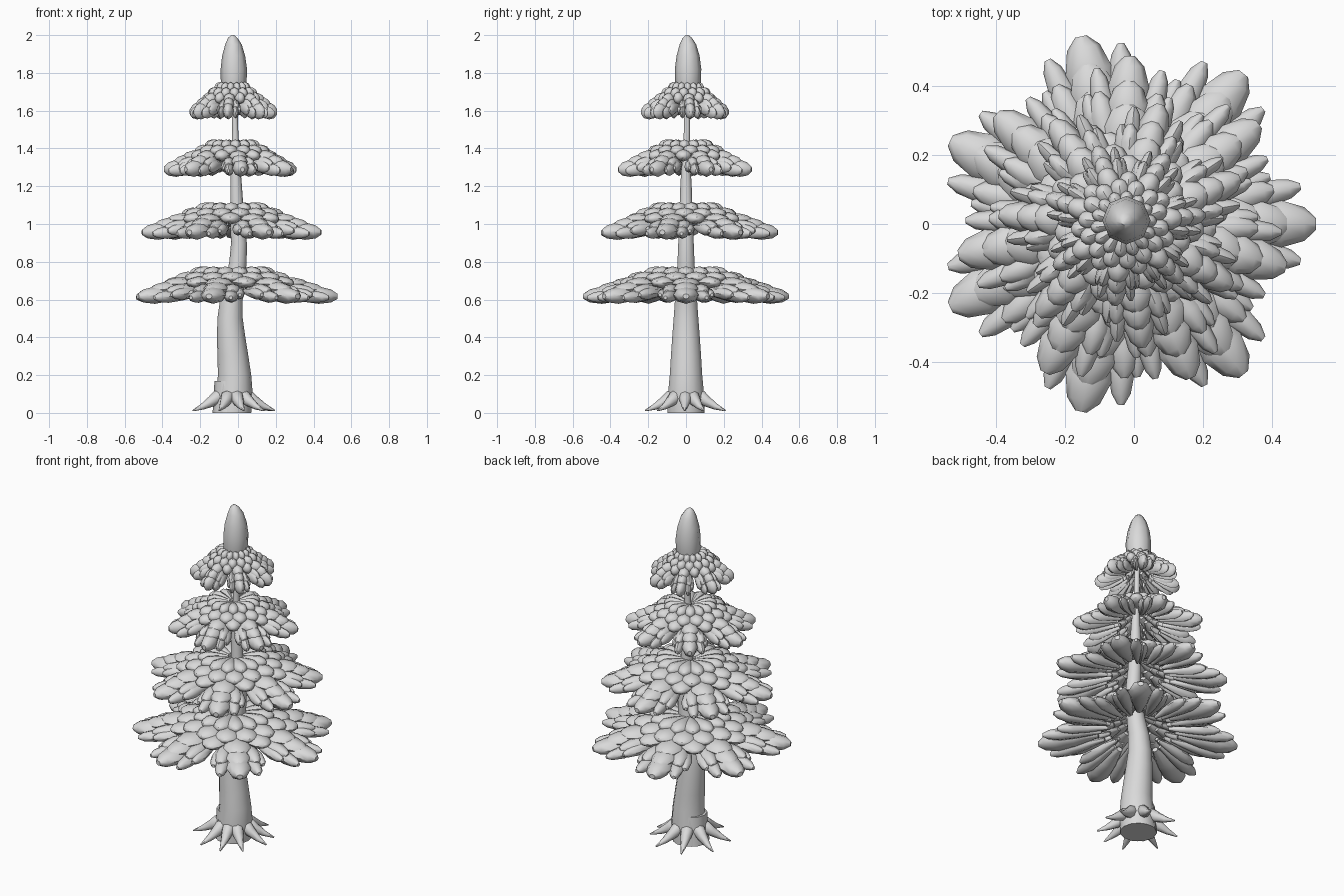
import bpy, bmesh, math
from mathutils import Vector

if "Cube" in bpy.data.objects:
    bpy.data.objects.remove(bpy.data.objects["Cube"])

grey = bpy.data.materials.new("plain grey")
grey.diffuse_color = (0.7, 0.7, 0.7, 1)
grey.use_nodes = True
grey.node_tree.nodes["Principled BSDF"].inputs["Base Color"].default_value = grey.diffuse_color
Z = Vector((0, 0, 1))


def loft(bm, sections, sides):
    """Skin a row of elliptical sections, each (centre, u axis, v axis)."""
    rings = []
    for c, u, v in sections:
        angles = [math.tau * i / sides for i in range(sides)]
        rings.append([bm.verts.new(c + u * math.cos(a) + v * math.sin(a)) for a in angles])
    for a, b in zip(rings, rings[1:]):
        for i in range(sides):
            j = (i + 1) % sides
            bm.faces.new((a[i], a[j], b[j], b[i]))
    bm.faces.new(rings[0][::-1])
    bm.faces.new(rings[-1])


def finish(bm, name, angle=45):
    bmesh.ops.recalc_face_normals(bm, faces=bm.faces)
    mesh = bpy.data.meshes.new(name)
    bm.to_mesh(mesh)
    bm.free()
    mesh.materials.append(grey)
    ob = bpy.data.objects.new(name, mesh)
    bpy.context.collection.objects.link(ob)
    bpy.ops.object.select_all(action='DESELECT')
    ob.select_set(True)
    bpy.context.view_layer.objects.active = ob
    bpy.ops.object.shade_smooth_by_angle(angle=math.radians(angle))
    return ob


def column(name, rows, sides):
    """Upright round part from rows of (x, y, z, radius)."""
    bm = bmesh.new()
    loft(bm, [(Vector((x, y, z)), Vector((r, 0, 0)), Vector((0, r, 0))) for x, y, z, r in rows], sides)
    return finish(bm, name)


def leaf(bm, deg, r0, r1, z0, z1, width, thick):
    """One plump angular scale along a radius; width and radius are fractions of the tier."""
    a = math.radians(deg)
    out = Vector((math.cos(a), math.sin(a), 0))
    side = Vector((-math.sin(a), math.cos(a), 0))
    shape = [(0, .25, .3), (.4, .78, .8), (.7, 1, 1), (.9, .72, .75), (1, .25, .3)]
    loft(bm, [(out * (r0 + (r1 - r0) * t) + Z * (z0 + (z1 - z0) * t),
               side * width * w, Z * thick * h) for t, w, h in shape], 8)


# Leaning trunk
column("trunk", [(-.03, 0, 0, .1), (-.02, 0, .1, .098), (-.018, 0, .2, .088),
                 (-.027, 0, .3, .082), (-.036, 0, .4, .075), (-.042, 0, .5, .067),
                 (-.035, 0, .6, .06), (-.015, 0, .7, .052), (0, 0, .8, .046),
                 (.005, 0, .9, .042), (-.003, 0, 1, .038), (-.01, 0, 1.2, .031),
                 (-.013, 0, 1.35, .022), (-.015, .005, 1.5, .016), (-.02, .005, 1.72, .014)], 14)

# Root collar at the foot of the trunk
column("root_collar", [(-.035, 0, 0, .1), (-.04, 0, .08, .088), (-.045, 0, .17, .08)], 10)

# Spiky roots
bm = bmesh.new()
for deg in (-2, 25, 68, 112, 158, 202, 252, 286, 318):
    a = math.radians(deg)
    out = Vector((math.cos(a), math.sin(a), 0))
    side = Vector((-math.sin(a), math.cos(a), 0))
    path = [(.05, .09, .034), (.085, .085, .036), (.12, .06, .029), (.17, .033, .017), (.225, .012, .004)]
    loft(bm, [(Vector((-.03, 0, 0)) + out * r + Z * z, side * w,
               (Z + out * .6).normalized() * w) for r, z, w in path], 8)
finish(bm, "roots")

# Scale rows of a tier: count, angle offsets, r0, r1, z0, z1, half width, half thickness
STEP = 360 / 7
ROWS = [
    (14, (0,), .06, .40, .165, .163, .088, .032),
    (14, (STEP / 4,), .18, .55, .14, .134, .118, .032),
    (7, (0,), .24, .72, .112, .1, .135, .034),
    (7, (STEP / 2,), .24, .64, .118, .108, .12, .032),
    (7, (0,), .36, .86, .092, .07, .12, .038),
    (7, (-13, 13), .30, .80, .085, .062, .08, .034),
    (7, (0,), .40, 1.0, .058, .037, .122, .046),
    (7, (-12, 12), .36, .94, .052, .03, .07, .034),
    (7, (-18, 18), .30, .80, .066, .045, .062, .032),
]

# Four foliage tiers, each turned a little further: name, base z, radius, turn
TIERS = [("lowest_foliage", .58, .556, 0), ("lower_foliage", .919, .486, -15),
         ("upper_foliage", 1.252, .362, -30), ("highest_foliage", 1.556, .238, -45)]
for name, z, radius, turn in TIERS:
    bm = bmesh.new()
    for count, offsets, *dims in ROWS:
        for k in range(count):
            for off in offsets:
                leaf(bm, 360 * k / count + off + turn, *dims)
    for v in bm.verts:
        v.co = Vector((-.03 + v.co.x * radius, v.co.y * radius, z + v.co.z))
    finish(bm, name)

# Pointed bud on top
column("top_bud", [(-.024, .01, 1.68, .055), (-.023, .01, 1.74, .068), (-.022, .011, 1.82, .07),
                   (-.023, .011, 1.89, .061), (-.024, .01, 1.95, .044),
                   (-.028, .007, 1.985, .025), (-.029, .005, 2.0, .008)], 8)
